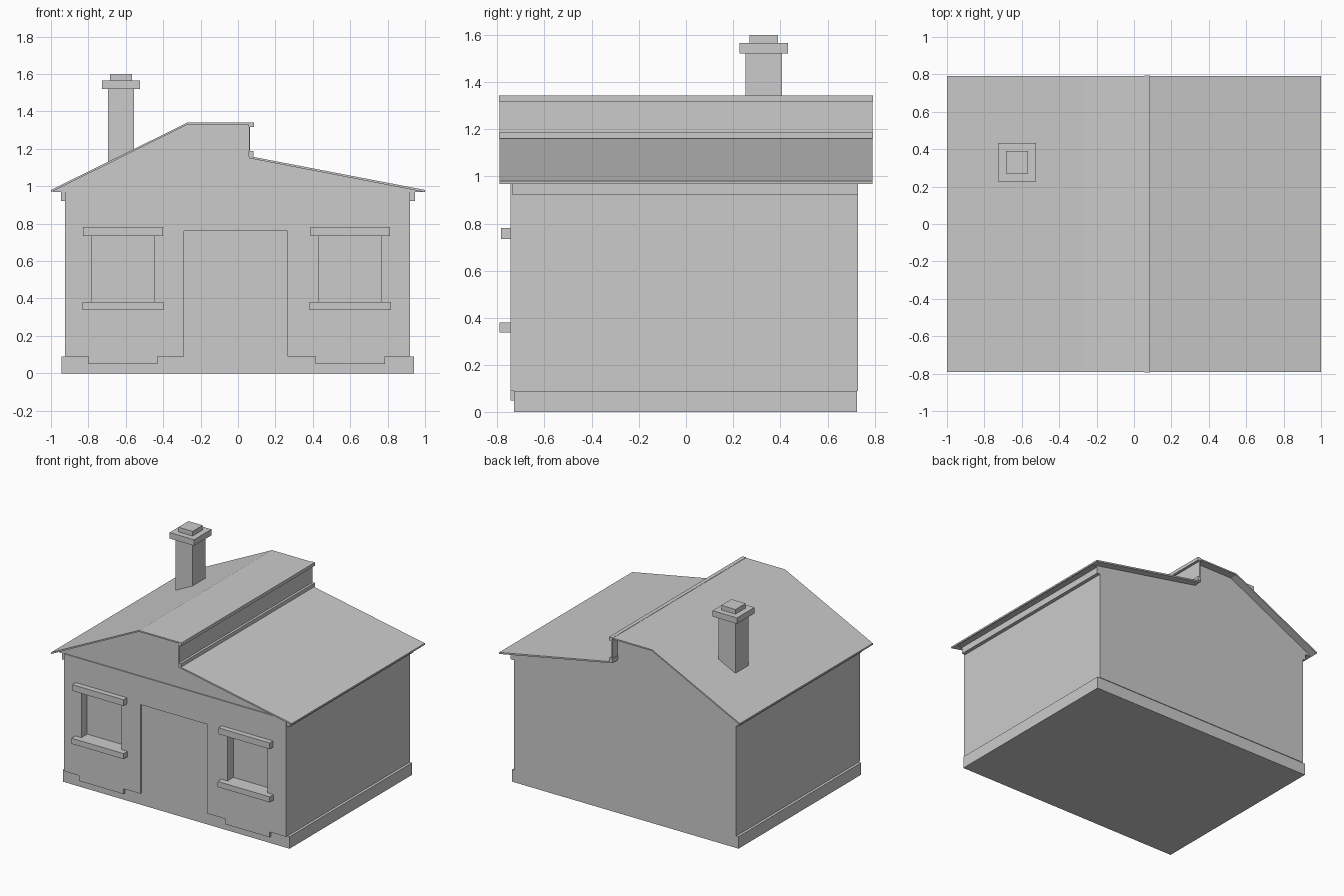
import bpy
import bmesh

cube = bpy.data.objects.get("Cube")
if cube:
    bpy.data.objects.remove(cube, do_unlink=True)

grey = bpy.data.materials.new("plain_grey")
grey.use_nodes = True
grey.diffuse_color = (0.6, 0.6, 0.6, 1)
grey.node_tree.nodes["Principled BSDF"].inputs["Base Color"].default_value = (0.6, 0.6, 0.6, 1)


def prism(name, outline, y0, y1):
    """Extrude an (x, z) outline from y0 back to y1."""
    bm = bmesh.new()
    face = bm.faces.new([bm.verts.new((x, y0, z)) for x, z in outline])
    extruded = bmesh.ops.extrude_face_region(bm, geom=[face])["geom"]
    verts = [v for v in extruded if isinstance(v, bmesh.types.BMVert)]
    bmesh.ops.translate(bm, verts=verts, vec=(0, y1 - y0, 0))
    bmesh.ops.recalc_face_normals(bm, faces=bm.faces)
    mesh = bpy.data.meshes.new(name)
    bm.to_mesh(mesh)
    bm.free()
    mesh.materials.append(grey)
    obj = bpy.data.objects.new(name, mesh)
    bpy.context.scene.collection.objects.link(obj)
    return obj


def box(name, x0, x1, y0, y1, z0, z1):
    return prism(name, [(x0, z0), (x1, z0), (x1, z1), (x0, z1)], y0, y1)


def cut(obj, cutters):
    """Subtract the cutters and keep the evaluated mesh."""
    for cutter in cutters:
        mod = obj.modifiers.new("opening", "BOOLEAN")
        mod.operation = "DIFFERENCE"
        mod.solver = "EXACT"
        mod.object = cutter
    graph = bpy.context.evaluated_depsgraph_get()
    mesh = bpy.data.meshes.new_from_object(obj.evaluated_get(graph))
    obj.modifiers.clear()
    obj.data = mesh


# Plinth, main walls and the raised front wall skin around the doorway
FRONT, BACK, DOOR = -0.745, 0.73, -0.73
TOP = 0.972
box("plinth", -0.945, 0.94, DOOR, 0.725, 0, 0.09)
walls = box("walls", -0.925, 0.92, DOOR, BACK, 0.09, TOP)
front_wall = prism("front_wall", [
    (-0.925, 0.09), (-0.8, 0.09), (-0.8, 0.05), (-0.43, 0.05), (-0.43, 0.09),
    (-0.29, 0.09), (-0.29, 0.76), (0.265, 0.76), (0.265, 0.09),
    (0.415, 0.09), (0.415, 0.05), (0.785, 0.05), (0.785, 0.09), (0.92, 0.09),
    (0.92, TOP), (-0.925, TOP)], FRONT, DOOR)

# Window recesses with lintels and sills
cutters = []
for side, x in (("right", -0.615), ("left", 0.6)):
    cutters.append(box(side + "_window_cutter", x - 0.166, x + 0.166, -0.8, -0.675, 0.38, 0.735))
    box(side + "_window_lintel", x - 0.213, x + 0.213, -0.785, FRONT + 0.01, 0.735, 0.782)
    box(side + "_window_sill", x - 0.217, x + 0.217, -0.79, FRONT + 0.01, 0.338, 0.38)
cut(walls, cutters)
cut(front_wall, cutters)
for cutter in cutters:
    bpy.data.objects.remove(cutter, do_unlink=True)

# Eave mouldings along both side walls
for side, s in (("right", -1), ("left", 1)):
    x0, x1 = sorted((s * 0.9, s * 0.947))
    box(side + "_eave_moulding", x0, x1, -0.735, BACK, 0.92, TOP)

# Gable body beneath the stepped roof
slope = [(-1, 0.98), (-0.27, 1.34), (0.065, 1.34), (0.065, 1.16), (1, 0.98)]
under = [(-0.99, 0.975), (-0.27, 1.33), (0.058, 1.33), (0.058, 1.15), (0.99, 0.972)]
prism("gables", under + [(0.99, 0.968), (-0.99, 0.968)], -0.737, BACK)

# Thin roof sheet overhanging both gables
prism("roof", slope + [(1, 0.968), (0.058, 1.15), (0.058, 1.33), (-0.27, 1.33), (-1, 0.968)],
      -0.79, 0.79)

# Trim strips at the top and foot of the roof step
box("upper_step_trim", 0.055, 0.085, -0.793, 0.793, 1.317, 1.342)
box("lower_step_trim", 0.055, 0.083, -0.793, 0.793, 1.16, 1.187)

# Chimney: stack, cap and top block
for name, half, z0, z1 in (("chimney_stack", 0.07, 0.97, 1.53),
                           ("chimney_cap", 0.102, 1.52, 1.565),
                           ("chimney_top", 0.059, 1.56, 1.6)):
    deep = half + (0.007 if name == "chimney_stack" else 0.001)
    box(name, -0.626 - half, -0.626 + half, 0.33 - deep, 0.33 + deep, z0, z1)
